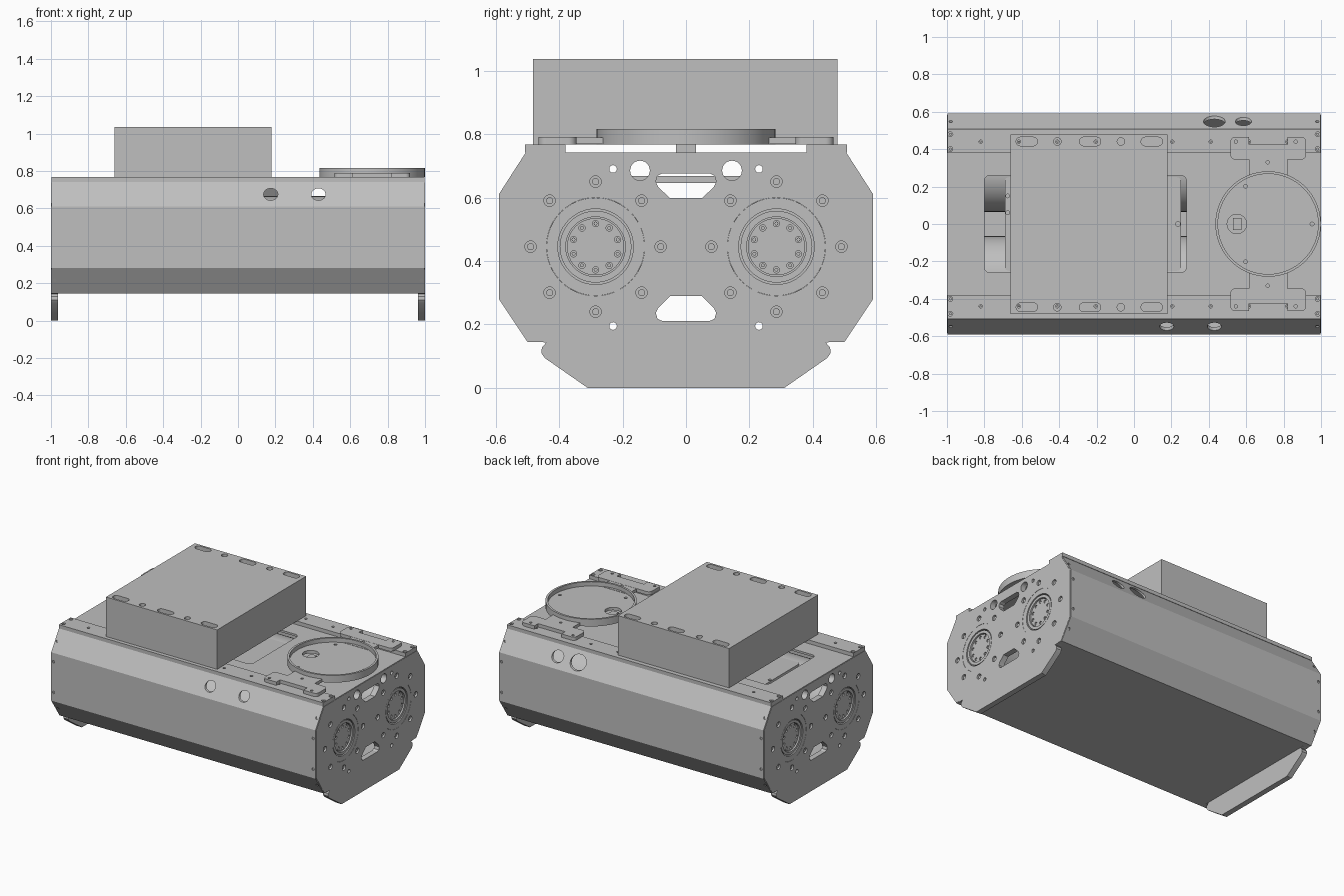
import bpy, bmesh, math
from mathutils import Vector

if "Cube" in bpy.data.objects:
    bpy.data.objects.remove(bpy.data.objects["Cube"], do_unlink=True)

GREY = (0.52, 0.52, 0.52, 1)
metal = bpy.data.materials.new("plain grey metal")
metal.use_nodes = True
metal.diffuse_color = GREY
metal.node_tree.nodes["Principled BSDF"].inputs["Base Color"].default_value = GREY

AXES = {"x": lambda p, t: (t, p[0], p[1]),
        "y": lambda p, t: (p[0], t, p[1]),
        "z": lambda p, t: (p[0], p[1], t)}


def circle(u, v, r, n=32, rv=None):
    steps = [2 * math.pi * i / n for i in range(n)]
    return [(u + r * math.cos(a), v + (rv or r) * math.sin(a)) for a in steps]


def rounded(u0, u1, v0, v1, r, n=6):
    pts = []
    corners = [(u1 - r, v1 - r), (u0 + r, v1 - r), (u0 + r, v0 + r), (u1 - r, v0 + r)]
    for k, (u, v) in enumerate(corners):
        for i in range(n + 1):
            a = math.pi / 2 * (k + i / n)
            pts.append((u + r * math.cos(a), v + r * math.sin(a)))
    return pts


def rect(u0, u1, v0, v1):
    return [(u1, v1), (u0, v1), (u0, v0), (u1, v0)]


def mirrored(half):
    return half + [(-u, v) for u, v in reversed(half)]


def prisms(name, outlines, axis, a, b):
    """One object holding an extrusion of every outline along an axis."""
    bm = bmesh.new()
    for pts in outlines:
        low = [bm.verts.new(AXES[axis](p, a)) for p in pts]
        high = [bm.verts.new(AXES[axis](p, b)) for p in pts]
        bm.faces.new(low)
        bm.faces.new(high)
        for i in range(len(pts)):
            j = (i + 1) % len(pts)
            bm.faces.new((low[i], low[j], high[j], high[i]))
    bmesh.ops.recalc_face_normals(bm, faces=bm.faces)
    mesh = bpy.data.meshes.new(name)
    bm.to_mesh(mesh)
    bm.free()
    mesh.materials.append(metal)
    ob = bpy.data.objects.new(name, mesh)
    bpy.context.collection.objects.link(ob)
    return ob


def cut(ob, outlines, axis, a, b):
    tool = prisms("cutter", outlines, axis, a, b)
    tool.hide_render = True
    mod = ob.modifiers.new("cut", "BOOLEAN")
    mod.operation, mod.solver, mod.object = "DIFFERENCE", "EXACT", tool
    bpy.context.view_layer.objects.active = ob
    bpy.ops.object.modifier_apply(modifier=mod.name)
    bpy.data.objects.remove(tool, do_unlink=True)


def octagon(d):
    return mirrored([(0.5 - d * 0.6, 0.145 + d), (0.59 - d, 0.28 + d * 0.3),
                     (0.59 - d, 0.61 - d * 0.3), (0.505 - d * 0.6, 0.742 - d)])


SIDES = (-1, 1)

# Hollow eight-sided housing with top window and side ports
housing = prisms("housing", [octagon(0)], "x", -0.998, 0.998)
cut(housing, [octagon(0.014)], "x", -1.1, 1.1)
cut(housing, [rounded(-0.8, 0.28, -0.26, 0.26, 0.03)], "z", 0.7, 0.8)
cut(housing, [circle(x, 0.675, 0.038, 32, 0.032) for x in (0.175, 0.43)], "y", -0.7, -0.4)
cut(housing, [circle(0.43, 0.675, 0.058, 32, 0.045), circle(0.585, 0.675, 0.043, 32, 0.034)],
    "y", 0.4, 0.7)
cut(housing, [circle(s * 0.98, z, 0.009, 12) for s in SIDES
              for z in (0.675, 0.55, 0.34, 0.215)], "y", -0.7, 0.7)

# Rails along the top edges with screws in pockets
rail_x = [0.205 * i for i in range(-4, 5)]
for side, s in (("right", -1), ("left", 1)):
    lo, hi = sorted((s * 0.38, s * 0.508))
    rail = prisms(side + "_top_rail", [rect(-0.998, 0.998, lo, hi)], "z", 0.742, 0.767)
    spots = [(x, s * 0.44, 0.009) for x in rail_x]
    spots += [(e * 0.982, s * y, 0.013) for e in SIDES for y in (0.4, 0.48)]
    cut(rail, [circle(x, y, r, 14) for x, y, r in spots], "z", 0.75, 0.8)
    prisms(side + "_rail_screws", [circle(x, y, r * 0.6, 12) for x, y, r in spots], "z", 0.748, 0.76)

# End plates: feet, slots, drive openings and bolts
plate_half = [(0.31, 0), (0.445, 0.094), (0.456, 0.11), (0.454, 0.128), (0.44, 0.143),
              (0.498, 0.148), (0.583, 0.282), (0.583, 0.608), (0.501, 0.738)]
bolts, plate_holes, hub_bolts = [], [], []
for s in SIDES:
    cy, cz = s * 0.285, 0.445
    for i in range(8):
        a = math.pi / 4 * i
        bolts.append((cy + 0.205 * math.cos(a), cz + 0.205 * math.sin(a)))
    for i in range(10):
        a = math.pi / 5 * (i + 0.5)
        hub_bolts.append((cy + 0.073 * math.cos(a), cz + 0.073 * math.sin(a)))
    plate_holes += [circle(cy, cz, 0.155, 48), circle(s * 0.145, 0.685, 0.031),
                    circle(s * 0.23, 0.69, 0.012, 16), circle(s * 0.23, 0.195, 0.012, 16)]
plate_holes += [mirrored([(0.05, 0.598), (0.088, 0.633), (0.095, 0.65), (0.09, 0.668), (0.075, 0.676)]),
                mirrored([(0.075, 0.211), (0.09, 0.218), (0.095, 0.236), (0.088, 0.252), (0.05, 0.29)])]

for side, e in (("right", -1), ("left", 1)):
    plate = prisms(side + "_end_plate", [mirrored(plate_half)], "x", e * 0.962, e)
    cut(plate, plate_holes, "x", e * 0.9, e * 1.1)
    cut(plate, [circle(y, z, 0.018, 20) for y, z in bolts], "x", e * 0.98, e * 1.1)
    prisms(side + "_plate_bolts", [circle(y, z, 0.011, 16) for y, z in bolts], "x", e * 0.975, e * 0.993)
    centres = (-0.285, 0.285)
    # Flange fills the plate opening, leaving a fine seam line
    flange = prisms(side + "_drive_flanges", [circle(y, 0.445, 0.167, 64) for y in centres],
                    "x", e * 0.94, e * 0.962)
    face = prisms(side + "_flange_faces", [circle(y, 0.445, 0.1545, 48) for y in centres],
                  "x", e * 0.961, e * 0.999)
    cut(face, [circle(y, 0.445, 0.119, 48) for y in centres], "x", e * 0.9, e * 1.1)
    collar = prisms(side + "_drive_collars", [circle(y, 0.445, 0.113, 48) for y in centres],
                    "x", e * 0.95, e * 0.996)
    cut(collar, [circle(y, 0.445, 0.094, 48) for y in centres], "x", e * 0.972, e * 1.1)
    hub = prisms(side + "_drive_hubs", [circle(y, 0.445, 0.09, 48) for y in centres],
                 "x", e * 0.96, e * 0.988)
    cut(hub, [circle(y, z, 0.01, 14) for y, z in hub_bolts], "x", e * 0.978, e * 1.1)
    prisms(side + "_hub_bolts", [circle(y, z, 0.006, 10) for y, z in hub_bolts],
           "x", e * 0.97, e * 0.984)

# Drives and mounting tray inside the housing
prisms("inner_drives", [circle(s * 0.285, 0.445, 0.22, 48) for s in SIDES], "x", -0.945, 0.945)
tray = prisms("inner_tray", [rounded(-0.69, 0.25, -0.25, 0.25, 0.02)], "z", 0.645, 0.667)
cut(tray, [circle(0.235, 0, 0.012, 16)] + [circle(-0.675, y, 0.01, 12) for y in (0.06, 0.15)],
    "z", 0.655, 0.7)

# Large equipment box with through slots
box = prisms("equipment_box", [rect(-0.66, 0.18, -0.482, 0.478)], "z", 0.767, 1.036)
slots = []
for y in (-0.445, 0.441):
    slots += [rounded(x - 0.057, x + 0.057, y - 0.023, y + 0.023, 0.022) for x in (-0.573, -0.235, 0.095)]
    slots += [circle(x, y, 0.02, 20) for x in (-0.41, -0.07)]
cut(box, slots, "z", 0.7, 1.1)

# Round mount: feet on the rails, necks, and a rimmed dish
for side, s in (("right", -1), ("left", 1)):
    lo, hi = sorted((s * 0.345, s * 0.465))
    foot = prisms(side + "_mount_foot", [rounded(0.515, 0.92, lo, hi, 0.025)], "z", 0.767, 0.79)
    cut(foot, [rect(0.615, 0.82, *sorted((s * 0.425, s * 0.5)))], "z", 0.7, 0.9)
    cut(foot, [circle(x, s * 0.44, 0.009, 14) for x in (0.545, 0.865)], "z", 0.778, 0.9)
    neck = prisms(side + "_mount_neck", [rect(0.615, 0.82, *sorted((s * 0.25, s * 0.36)))],
                  "z", 0.768, 0.789)
    cut(neck, [circle(0.715, s * 0.36 - s * 0.03, 0.009, 14)], "z", 0.778, 0.9)

dish = prisms("round_mount_dish", [circle(0.717, 0, 0.282, 72)], "z", 0.767, 0.816)
cut(dish, [circle(0.717, 0, 0.268, 72)], "z", 0.787, 0.9)
cut(dish, [circle(0.55, 0, 0.052)] + [circle(0.717 + 0.235 * math.cos(a), 0.235 * math.sin(a), 0.01, 14)
    for a in (0, math.radians(121), math.radians(239))], "z", 0.7, 0.9)
prisms("cable_connector", [rect(0.53, 0.575, -0.032, 0.032)], "z", 0.742, 0.77)

# Smooth the round walls and keep the edges crisp
bpy.ops.object.select_all(action="DESELECT")
for ob in bpy.context.collection.objects:
    if ob.type == "MESH":
        ob.select_set(True)
        bpy.context.view_layer.objects.active = ob
bpy.ops.object.shade_smooth_by_angle(angle=math.radians(25))
